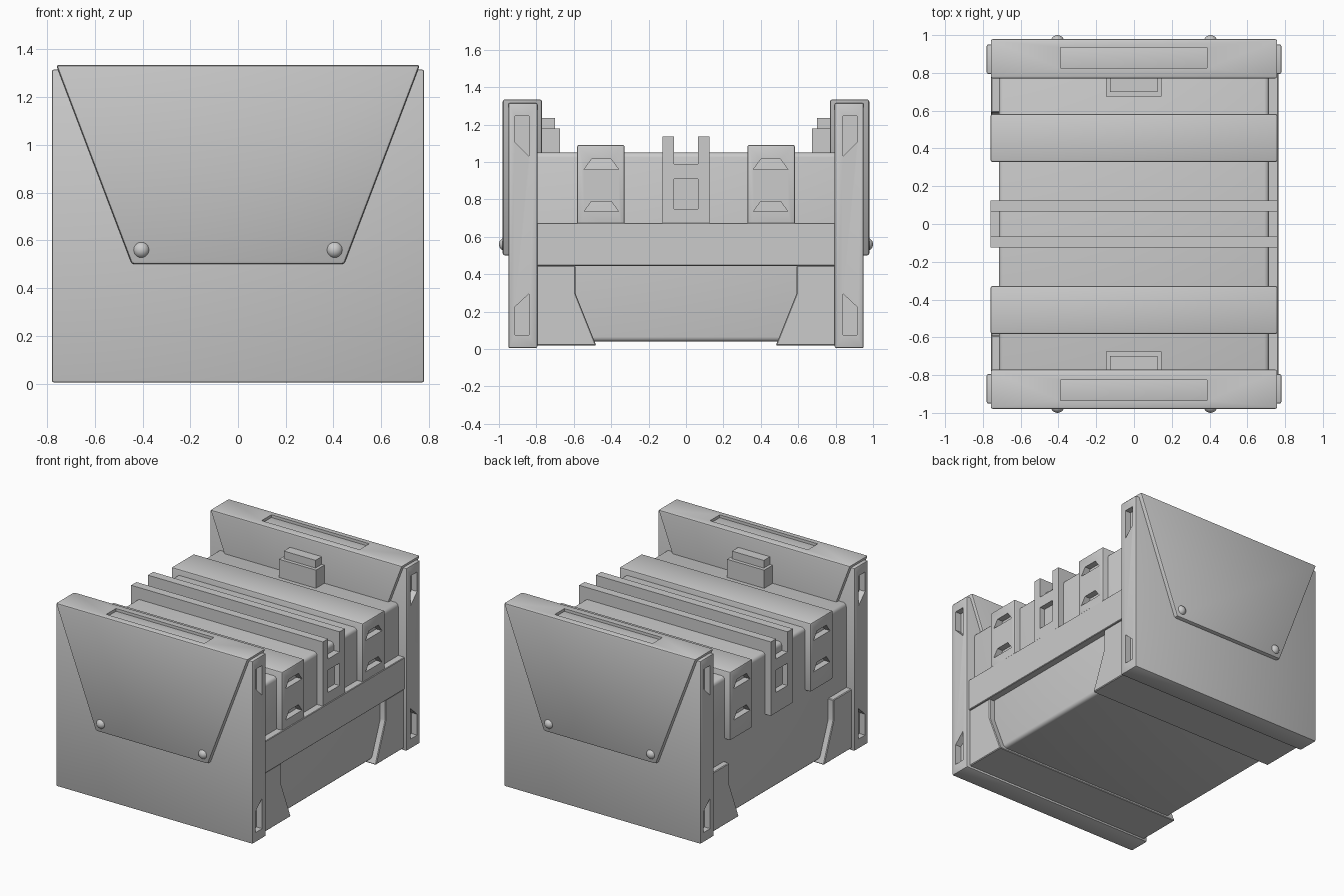
import bpy, bmesh

if "Cube" in bpy.data.objects:
    bpy.data.objects.remove(bpy.data.objects["Cube"])

def prism(name, profile, axis, a, b, bevel=0.0, seg=2):
    """Extrude a 2D profile along x (profile = y,z), y (x,z) or z (x,y)."""
    place = {'x': lambda u, v, t: (t, u, v),
             'y': lambda u, v, t: (u, t, v),
             'z': lambda u, v, t: (u, v, t)}[axis]
    bm = bmesh.new()
    low = [bm.verts.new(place(u, v, a)) for u, v in profile]
    high = [bm.verts.new(place(u, v, b)) for u, v in profile]
    bm.faces.new(low)
    bm.faces.new(high[::-1])
    n = len(profile)
    for i in range(n):
        j = (i + 1) % n
        bm.faces.new((low[i], high[i], high[j], low[j]))
    bmesh.ops.recalc_face_normals(bm, faces=bm.faces)
    if bevel:
        bmesh.ops.bevel(bm, geom=bm.edges[:], offset=bevel, segments=seg,
                        profile=0.5, affect='EDGES', clamp_overlap=True)
    me = bpy.data.meshes.new(name)
    bm.to_mesh(me)
    bm.free()
    ob = bpy.data.objects.new(name, me)
    bpy.context.collection.objects.link(ob)
    return ob

def rect(u0, u1, v0, v1):
    return [(u0, v0), (u1, v0), (u1, v1), (u0, v1)]

def cut(ob, cutters):
    """Subtract the cutters, bake the result and delete them."""
    for c in cutters:
        m = ob.modifiers.new("cut", 'BOOLEAN')
        m.operation, m.solver, m.object = 'DIFFERENCE', 'EXACT', c
        c.hide_render = True
    dg = bpy.context.evaluated_depsgraph_get()
    me = bpy.data.meshes.new_from_object(ob.evaluated_get(dg))
    ob.modifiers.clear()
    ob.data = me
    for c in cutters:
        bpy.data.objects.remove(c)

def side_cutters(profile, face_x, depth):
    """A pair of recess cutters on the left and right sides."""
    return [prism("cutter", profile, 'x', *sorted((s * (face_x - depth), s * (face_x + 0.1))))
            for s in (-1, 1)]

# main body
prism("body", rect(-0.715, 0.715, 0.04, 1.05), 'y', -0.85, 0.85, 0.025, 3)

# side rail, right side only
prism("side_rail", rect(-0.82, 0.82, 0.445, 0.675), 'x', 0.68, 0.765, 0.004, 1)

# central double-ribbed strap with side windows
strap = prism("centre_strap", [(-0.125, 0.605), (0.125, 0.605), (0.125, 1.135), (0.065, 1.135),
                               (0.065, 0.99), (-0.065, 0.99), (-0.065, 1.135), (-0.125, 1.135)],
              'x', -0.76, 0.76)
cut(strap, side_cutters(rect(-0.065, 0.065, 0.75, 0.91), 0.76, 0.04))

for s, end in ((-1, "front"), (1, "back")):
    flip = lambda pts: [(s * u, v) for u, v in pts]

    # end plate with slanted hand slots on its edges
    plate = prism(end + "_plate", rect(-0.78, 0.78, 0.005, 1.315), 'y',
                  *sorted((s * 0.795, s * 0.95)), 0.008)
    upper = flip([(0.915, 1.245), (0.84, 1.245), (0.84, 1.03), (0.915, 1.105)])
    lower = flip([(0.915, 0.075), (0.84, 0.075), (0.84, 0.295), (0.915, 0.225)])
    cut(plate, side_cutters(upper, 0.78, 0.045) + side_cutters(lower, 0.78, 0.045))

    # tapered flap clamped over the plate, with a slot in its top
    flap = prism(end + "_flap", [(-0.445, 0.5), (0.445, 0.5), (0.762, 1.335), (-0.762, 1.335)],
                 'y', *sorted((s * 0.77, s * 0.98)), 0.012)
    cut(flap, [prism("cutter", rect(-0.39, 0.387, *sorted((s * 0.825, s * 0.935))),
                     'z', 1.295, 1.4)])

    # domed rivets
    for x, side in ((-0.405, "left"), (0.405, "right")):
        bpy.ops.mesh.primitive_uv_sphere_add(segments=24, ring_count=12, radius=0.036,
                                             location=(x, s * 0.964, 0.56))
        rivet = bpy.context.object
        rivet.name = f"{end}_{side}_rivet"
        bpy.ops.object.shade_smooth_by_angle()

    # stepped latch on the inner side of the flap
    prism(end + "_latch_base", rect(-0.148, 0.146, 1.0, 1.18), 'y', *sorted((s * 0.675, s * 0.79)))
    prism(end + "_latch_top", rect(-0.127, 0.125, 1.1, 1.235), 'y', *sorted((s * 0.70, s * 0.79)))

    # foot bracket wrapping sides and underside
    prism(end + "_foot", flip([(0.83, 0.02), (0.48, 0.02), (0.59, 0.295), (0.59, 0.445), (0.83, 0.445)]),
          'x', -0.757, 0.757, 0.005, 1)

    # wide strap with trapezoid slots
    wide = prism(end + "_strap", rect(*sorted((s * 0.328, s * 0.583)), 0.6, 1.092),
                 'x', -0.76, 0.76, 0.012)
    slots = []
    for z in (0.735, 0.96):
        slots += side_cutters(flip([(0.36, z), (0.545, z), (0.505, z + 0.055), (0.40, z + 0.055)]),
                              0.76, 0.045)
    cut(wide, slots)

# crisp shading with softened bevels
bpy.ops.object.select_all(action='DESELECT')
for ob in bpy.context.scene.objects:
    ob.select_set(True)
bpy.context.view_layer.objects.active = bpy.data.objects["body"]
bpy.ops.object.shade_smooth_by_angle()
